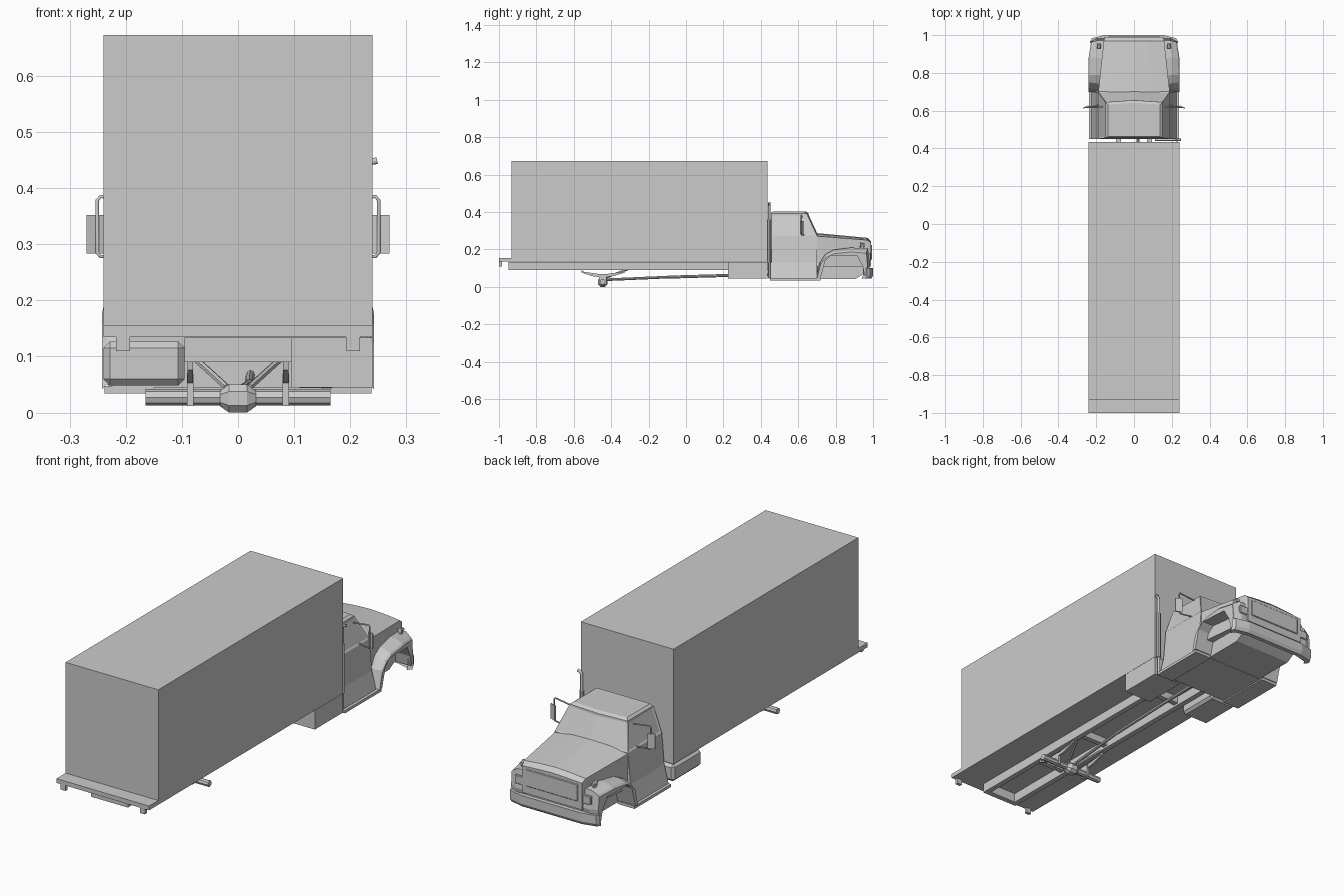
import bpy, bmesh
from math import pi
from mathutils import Vector

if "Cube" in bpy.data.objects:
    bpy.data.objects.remove(bpy.data.objects["Cube"])


def mesh(name, verts, faces):
    bm = bmesh.new()
    vs = [bm.verts.new(v) for v in verts]
    for f in faces:
        bm.faces.new([vs[i] for i in f])
    bmesh.ops.recalc_face_normals(bm, faces=bm.faces)
    me = bpy.data.meshes.new(name)
    bm.to_mesh(me)
    bm.free()
    ob = bpy.data.objects.new(name, me)
    bpy.context.collection.objects.link(ob)
    return ob


def loft(name, rings):
    n = len(rings[0])
    faces = [list(range(n)), list(range((len(rings) - 1) * n, len(rings) * n))]
    for r in range(len(rings) - 1):
        for i in range(n):
            j = (i + 1) % n
            faces.append([r * n + i, r * n + j, (r + 1) * n + j, (r + 1) * n + i])
    return mesh(name, [p for ring in rings for p in ring], faces)


def box(name, x, y, z, bevel=0):
    ob = loft(name, [[(x[0], y[0], h), (x[1], y[0], h), (x[1], y[1], h), (x[0], y[1], h)] for h in z])
    if bevel:
        m = ob.modifiers.new("bevel", 'BEVEL')
        m.width, m.segments = bevel, 1
    return ob


def side_prism(name, profile, x0, x1):
    """Extrude a (y, z) profile along x."""
    return loft(name, [[(x, y, z) for y, z in profile] for x in (x0, x1)])


def tube(name, pts, r):
    cu = bpy.data.curves.new(name, 'CURVE')
    cu.dimensions, cu.bevel_depth, cu.bevel_resolution, cu.use_fill_caps = '3D', r, 1, True
    sp = cu.splines.new('POLY')
    sp.points.add(len(pts) - 1)
    for p, c in zip(sp.points, pts):
        p.co = (*c, 1)
    ob = bpy.data.objects.new(name, cu)
    bpy.context.collection.objects.link(ob)
    return ob


def cyl(name, a, b, r, r2=None, n=8):
    a, b = Vector(a), Vector(b)
    bpy.ops.mesh.primitive_cone_add(vertices=n, radius1=r, radius2=r if r2 is None else r2,
                                    depth=(b - a).length, location=(a + b) / 2)
    ob = bpy.context.object
    ob.name = name
    ob.rotation_euler = (b - a).to_track_quat('Z', 'Y').to_euler()
    return ob


def both(name, s):
    return ("right_" if s > 0 else "left_") + name


# cargo box and rear step bumper
box("cargo_box", (-.24, .24), (-.932, .435), (.135, .673))
box("rear_step", (-.24, .24), (-1, -.93), (.135, .155))

# chassis frame
box("rear_crossmember", (-.095, .095), (-.95, -.925), (.09, .134))
for y in (-.6, -.3, .2):
    box("crossmember", (-.075, .075), (y, y + .025), (.1, .134))

# rear axle, differential and drive shaft
cyl("rear_axle", (-.165, -.445, .027), (.165, -.445, .027), .0145)
loft("differential", [[(x, -.445 + dy * r, .025 + dz * r) for dy, dz in
                       ((-1, -.5), (-.5, -1), (.5, -1), (1, -.5), (1, .5), (.5, 1), (-.5, 1), (-1, .5))]
                      for x, r in ((-.032, .014), (-.016, .025), (.016, .025), (.032, .014))])
cyl("rear_drive_shaft", (0, -.43, .038), (.02, -.1, .052), .007)
cyl("front_drive_shaft", (.02, -.1, .052), (.022, .47, .068), .008)

# fuel tank and tool box
box("fuel_tank", (-.24, -.095), (.225, .435), (.048, .127), .012)
box("tool_box", (.095, .24), (.225, .435), (.045, .134))

# cab shell: stacked outlines from sill to roof
def cab_ring(z, w, yb, yf, bow=.01):
    return [(-w, yb, z), (w, yb, z), (w, yf, z), (0, yf + bow, z), (-w, yf, z)]

cab = loft("cab", [cab_ring(.045, .225, .45, .70), cab_ring(.13, .203, .45, .70),
                   cab_ring(.275, .19, .45, .70), cab_ring(.393, .15, .455, .645),
                   cab_ring(.402, .138, .462, .632)])
# recessed windshield, side and rear windows
bm = bmesh.new()
bm.from_mesh(cab.data)
panes = [f for f in bm.faces if .32 < f.calc_center_median().z < .35]
front = [f for f in panes if f.normal.y > .5]
bmesh.ops.inset_region(bm, faces=front, thickness=.01, depth=-.003)
bmesh.ops.inset_individual(bm, faces=[f for f in panes if f not in front], thickness=.014, depth=-.003)
bm.to_mesh(cab.data)
bm.free()

# hood and grille
loft("hood", [[(-w, y, .11), (-w, y, zs), (-w * .5, y, zc - .004), (0, y, zc), (w * .5, y, zc - .004),
               (w, y, zs), (w, y, .11)]
              for y, w, zs, zc in ((.69, .19, .272, .288), (.97, .16, .25, .262), (.99, .155, .235, .243))])
box("grille", (-.135, .135), (.98, .994), (.145, .225), .003)
side_prism("engine_bay", [(.69, .042), (.905, .042), (.96, .075), (.97, .19), (.69, .2)], -.15, .15)

arch = [(.955, .06), (.945, .11), (.915, .165), (.775, .168), (.745, .14), (.72, .05)]
fender_side = [(.695, .05), (.715, .13), (.745, .175), (.79, .198), (.88, .21),
               (.972, .205), (.985, .12), (.972, .06)] + arch
flare_side = [(.70, .05), (.72, .13), (.75, .165), (.79, .185), (.88, .195),
              (.965, .188), (.97, .12), (.965, .06)] + arch
for s in (-1, 1):
    # frame rail, rear step bracket and leaf spring
    side_prism(both("frame_rail", s), [(-.95, .09), (.72, .09), (.72, .134), (-.935, .134), (-.95, .115)],
               s * .07, s * .095)
    box(both("step_bracket", s), (s * .205 - .0125, s * .205 + .0125), (-1, -.985), (.11, .137))
    side_prism(both("leaf_spring", s), [(-.56, .092), (-.557, .076), (-.5, .057), (-.445, .05), (-.39, .057),
                                        (-.328, .076), (-.325, .092), (-.34, .08), (-.445, .066), (-.545, .08)],
               s * .08, s * .09)
    box(both("axle_clamp", s), (s * .085 - .006, s * .085 + .006), (-.465, -.425), (.012, .07))
    # strut linking the axle to the frame
    cyl(both("axle_strut", s), (s * .02, -.44, .045), (s * .075, -.31, .095), .006, n=6)

    # fender with wheel arch: hood side, top edge, outer lip tapering to the front
    def outer(y, x):
        return s * (x - max(0, y - .87) * .16)
    loft(both("fender", s), [[(s * .145, y, z) for y, z in fender_side],
                             [(s * (.2 if y < .9 else .19), y, z) for y, z in fender_side],
                             [(outer(y, .235), y, z) for y, z in flare_side],
                             [(outer(y, .242), y, z - (.008 if i < 6 else 0))
                              for i, (y, z) in enumerate(flare_side)]])
    # headlight, marker lamp and running board
    box(both("headlight", s), (s * .175 - .022, s * .175 + .022), (.972, .986), (.14, .18), .003)
    cyl(both("marker_lamp", s), (s * .185, .93, .225), (s * .185, .955, .222), .011, .008)
    box(both("lamp_base", s), (s * .185 - .006, s * .185 + .006), (.932, .948), (.195, .22))
    box(both("running_board", s), (s * .15, s * .238), (.45, .72), (.034, .047))
    # door mirror on a tube loop
    tube(both("mirror_bracket", s), [(s * .165, .62, .375), (s * .245, .617, .385), (s * .251, .617, .378),
                                     (s * .251, .617, .285), (s * .245, .617, .278), (s * .185, .63, .278)], .0035)
    loft(both("mirror", s), [[(s * .24, y, z), (s * .27, y - .01, z), (s * .27, y - .004, z), (s * .24, y + .008, z)]
                             for y, z in ((.62, .283), (.62, .352))])

# front bumper wrapped around the nose
path = [(-.232, .955), (-.222, .972), (-.155, .988), (.155, .988), (.222, .972), (.232, .955)]
loft("front_bumper", [[(x, y + d, z) for x, y in path] + [(x * .93, y + d - .02, z) for x, y in reversed(path)]
                      for z, d in ((.045, .003), (.06, .012), (.1, .012))])
box("bumper_valance", (-.19, .19), (.95, .975), (.09, .14))
box("cab_floor", (-.22, .22), (.455, .71), (.04, .06))

# exhaust stack behind the cab
tube("exhaust_pipe", [(.11, .446, .05), (.222, .446, .05), (.228, .446, .056), (.228, .446, .435),
                      (.234, .446, .446), (.248, .446, .449)], .007)
cyl("exhaust_muffler", (.228, .446, .13), (.228, .446, .36), .01)
